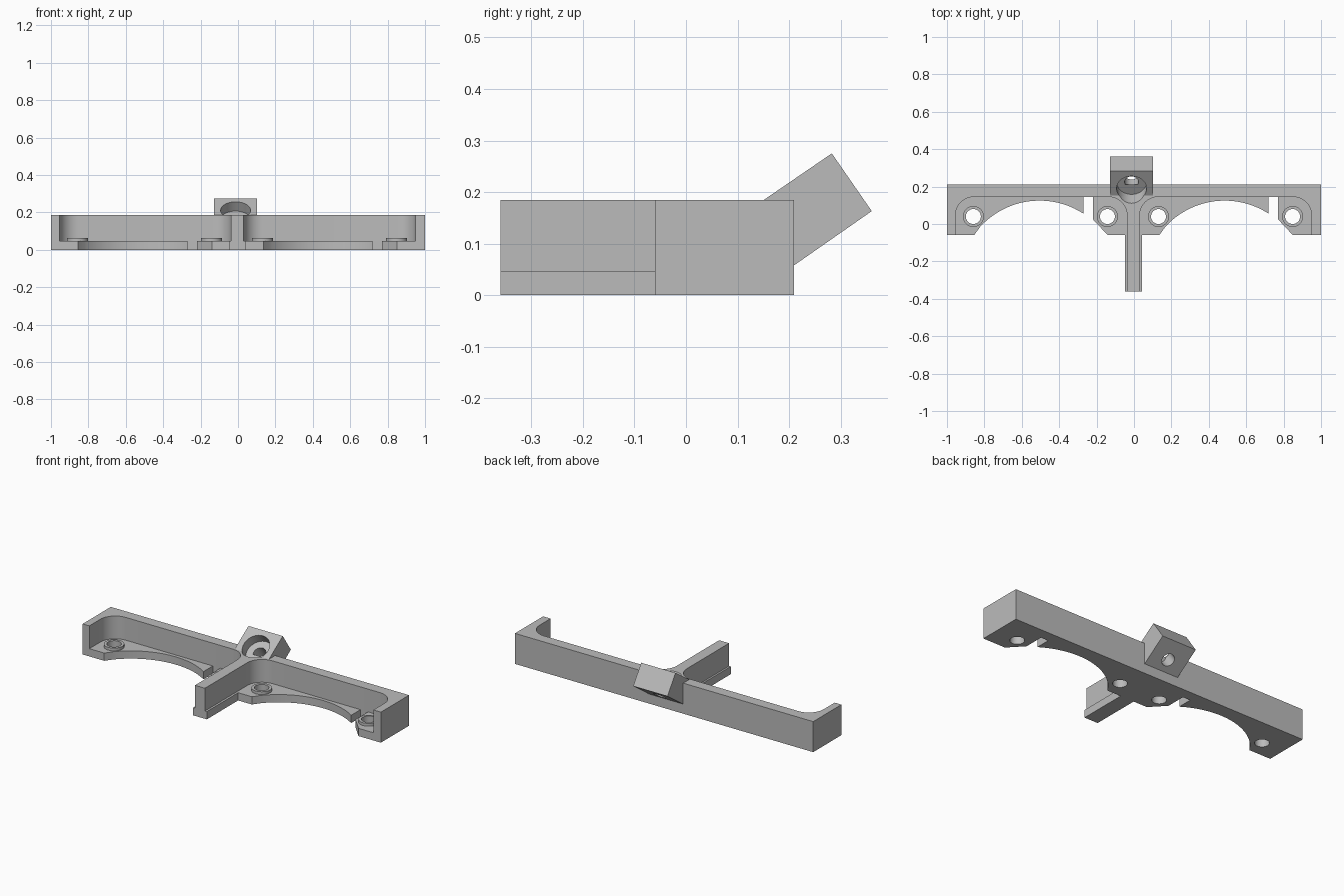
import bpy, bmesh
from math import sin, cos, pi, radians
from mathutils import Matrix, Vector

if "Cube" in bpy.data.objects:
    bpy.data.objects.remove(bpy.data.objects["Cube"])

grey = bpy.data.materials.new("plain grey")
grey.use_nodes = True
grey.diffuse_color = (0.5, 0.5, 0.5, 1)
grey.node_tree.nodes["Principled BSDF"].inputs["Base Color"].default_value = (0.5, 0.5, 0.5, 1)

BACK, FRONT, LEG_END = 0.21, -0.06, -0.36
WALL_IN, PLATE, TOP = 0.145, 0.047, 0.185
BAYS = (-0.505, 0.485)          # x centre of each scalloped bay
BOSS_Y = 0.04


def make(name, points, offset):
    """Extrude a closed 3D outline along an offset."""
    bm = bmesh.new()
    face = bm.faces.new([bm.verts.new(p) for p in points])
    out = bmesh.ops.extrude_face_region(bm, geom=[face])
    verts = [v for v in out["geom"] if isinstance(v, bmesh.types.BMVert)]
    bmesh.ops.translate(bm, verts=verts, vec=offset)
    bmesh.ops.recalc_face_normals(bm, faces=bm.faces)
    mesh = bpy.data.meshes.new(name)
    bm.to_mesh(mesh)
    bm.free()
    obj = bpy.data.objects.new(name, mesh)
    bpy.context.collection.objects.link(obj)
    mesh.materials.append(grey)
    return obj


def slab(name, outline, z0, z1):
    return make(name, [(x, y, z0) for x, y in outline], (0, 0, z1 - z0))


def arc(cx, cy, r, a0, a1, n=14):
    angles = [radians(a0 + (a1 - a0) * i / n) for i in range(n + 1)]
    return [(cx + r * cos(a), cy + r * sin(a)) for a in angles]


def circle(cx, cy, r, n=40):
    return arc(cx, cy, r, 0, 360, n)[:-1]


def activate(obj):
    bpy.ops.object.select_all(action="DESELECT")
    obj.select_set(True)
    bpy.context.view_layer.objects.active = obj


def cut(obj, cutters):
    activate(obj)
    for c in cutters:
        mod = obj.modifiers.new("cut", "BOOLEAN")
        mod.operation, mod.solver, mod.object = "DIFFERENCE", "EXACT", c
        bpy.ops.object.modifier_apply(modifier=mod.name)


def pocket(xa, xb, r=0.1):
    """Round-cornered inner edge of one bay wall."""
    y = WALL_IN - r
    return ([(xa, FRONT)] + arc(xa + r, y, r, 180, 90)
            + arc(xb - r, y, r, 90, 0) + [(xb, FRONT)])


def scallop(c):
    """Front edge of the floor in one bay: arc, notch and chamfered lug."""
    return ([(c - 0.35, FRONT)] + arc(c, -0.305, 0.43, 137.5, 56.9, 32)
            + [(c + 0.235, WALL_IN), (c + 0.285, WALL_IN),
               (c + 0.285, 0.025), (c + 0.365, FRONT)])


# Floor plate with scalloped bays and a front leg
floor = slab("floor_plate",
             [(1, BACK), (-1, BACK), (-1, FRONT)] + scallop(BAYS[0])
             + [(-0.048, FRONT), (-0.048, LEG_END), (0.043, LEG_END), (0.043, FRONT)]
             + scallop(BAYS[1]) + [(1, FRONT)], 0, PLATE)

# Upright walls: back, two ends and the centre rib
walls = slab("upright_walls",
             [(1, BACK), (-1, BACK), (-1, FRONT)] + pocket(-0.955, -0.037)
             + [(-0.037, LEG_END), (0.03, LEG_END)] + pocket(0.03, 0.95)
             + [(1, FRONT)], PLATE, TOP)

# Tilted mounting block on the back
block_x, block_w = -0.013, 0.23
profile = [(0.283, 0.275), (0.3605, 0.163), (BACK, 0.058), (0.15, 0.058), (0.15, 0.184)]
block = make("tilted_block", [(block_x - block_w / 2, y, z) for y, z in profile],
             (block_w, 0, 0))

# Screw bosses and their holes
parts, helpers = [floor, walls, block], []
for c in BAYS:
    for dx in (-0.354, 0.363):
        hole = slab("hole_cutter", circle(c + dx, BOSS_Y, 0.04), -0.1, 0.15)
        boss = slab("screw_boss", circle(c + dx, BOSS_Y, 0.056), PLATE, 0.064)
        cut(floor, [hole])
        cut(boss, [hole])
        parts.append(boss)
        helpers.append(hole)

# Counterbored screw hole square to the block's sloping top
tilt = Matrix.Translation((block_x, 0.19, 0.211)) @ Matrix.Rotation(radians(34.7), 4, "X")
axis = tilt.to_3x3() @ Vector((0, 0, 1))


def bore(r, low, high):
    pts = [tilt @ Vector((x, y, low)) for x, y in circle(0, 0, r)]
    return make("bore_cutter", pts, axis * (high - low))


bores = [bore(0.08, -0.06, 0.3), bore(0.037, -0.3, 0.1)]
cut(block, bores)
cut(walls, bores[:1])
helpers += bores

for h in helpers:
    bpy.data.objects.remove(h)
for p in parts:
    activate(p)
    bpy.ops.object.shade_smooth_by_angle(angle=radians(30))
